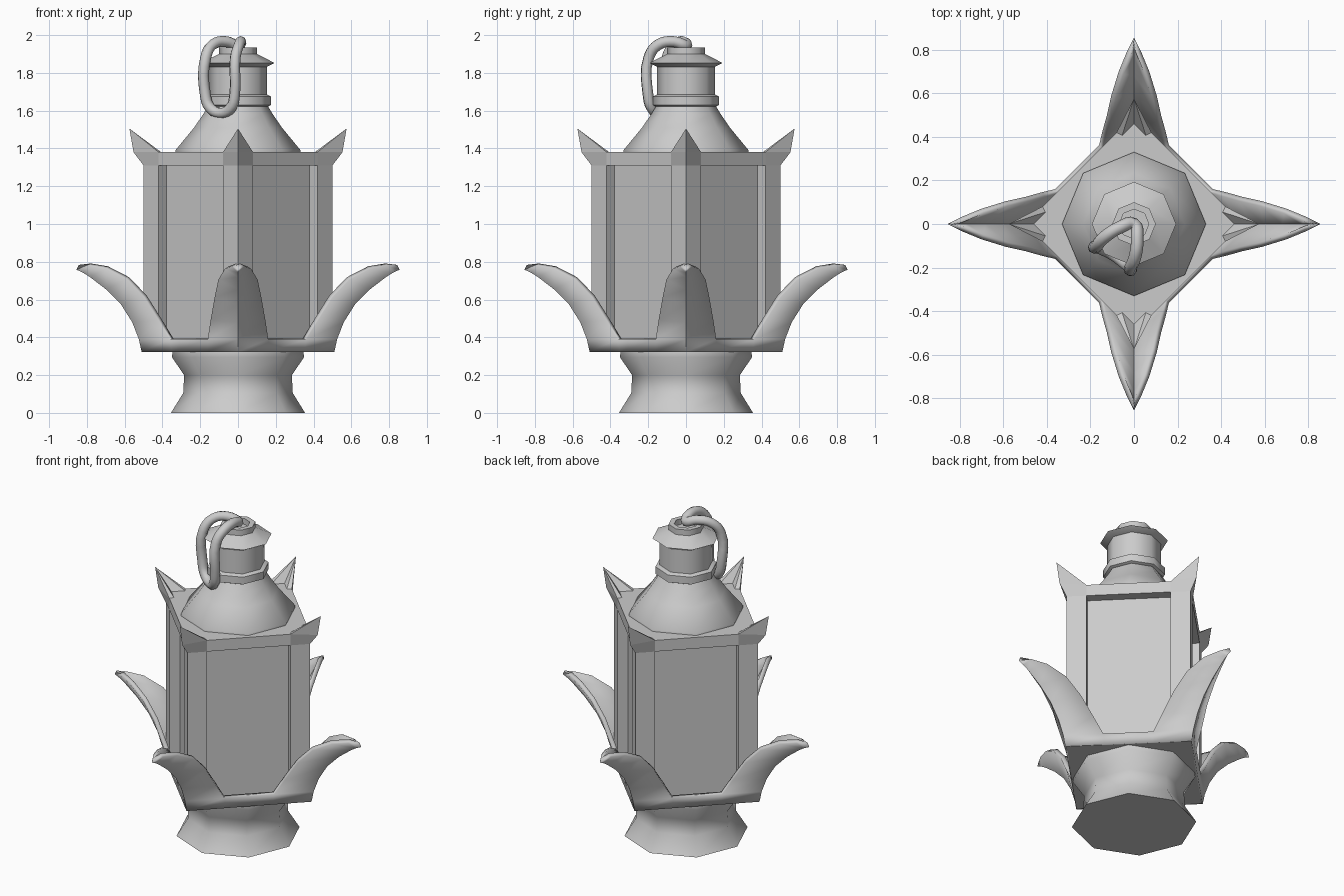
import bpy, bmesh, math
from mathutils import Vector, Matrix

if "Cube" in bpy.data.objects:
    bpy.data.objects.remove(bpy.data.objects["Cube"])


def rot(p, k):
    return Matrix.Rotation(k * math.pi / 2, 3, 'Z') @ Vector(p)


def make(name, faces, recalc=True, smooth=None):
    """Build one object from a list of polygons given as point lists."""
    bm = bmesh.new()
    for f in faces:
        bm.faces.new([bm.verts.new(p) for p in f])
    bmesh.ops.remove_doubles(bm, verts=bm.verts, dist=0.0005)
    if recalc:
        bmesh.ops.recalc_face_normals(bm, faces=bm.faces)
    me = bpy.data.meshes.new(name)
    bm.to_mesh(me)
    bm.free()
    ob = bpy.data.objects.new(name, me)
    bpy.context.collection.objects.link(ob)
    if smooth:
        bpy.ops.object.select_all(action='DESELECT')
        ob.select_set(True)
        bpy.context.view_layer.objects.active = ob
        bpy.ops.object.shade_smooth_by_angle(angle=math.radians(smooth))
    return ob


def lathe(name, profile, n=8):
    """Eight-sided turned part, closed at both ends."""
    rings = [[(r * math.cos(i * math.tau / n), r * math.sin(i * math.tau / n), z)
              for i in range(n)] for r, z in profile]
    faces = [rings[0][::-1], rings[-1]]
    for a, b in zip(rings, rings[1:]):
        for i in range(n):
            j = (i + 1) % n
            faces.append([a[i], a[j], b[j], b[i]])
    return make(name, faces, smooth=48)


# Turned foot, roof and chimney
lathe("foot", [(.355, 0), (.29, .105), (.285, .2), (.35, .295), (.345, .33)])
lathe("roof", [(.33, 1.37), (.33, 1.392), (.233, 1.51), (.185, 1.58), (.155, 1.63)])
lathe("neck_ring", [(.155, 1.62), (.176, 1.63), (.176, 1.675), (.155, 1.685)])
lathe("neck", [(.153, 1.62), (.153, 1.85)])
lathe("cap", [(.15, 1.83), (.193, 1.853), (.1, 1.9), (.1, 1.935), (.068, 1.935), (.068, 1.9)])

# Four-sided body with recessed panels
R, Z0, Z1 = .5, .325, 1.38
faces = []
for k in range(4):
    def pt(u, z, d=0):
        s = d / math.sqrt(2)
        return rot((R - u - s, u - s, z), k)

    def rect(u0, u1, z0, z1, d=0):
        return [pt(u0, z0, d), pt(u1, z0, d), pt(u1, z1, d), pt(u0, z1, d)]
    loops = [rect(0, .5, Z0, Z1), rect(.08, .42, .37, 1.31), rect(.08, .42, .37, 1.31, .06)]
    for a, b in zip(loops, loops[1:]):
        for i in range(4):
            j = (i + 1) % 4
            faces.append([a[i], a[j], b[j], b[i]])
    faces.append(loops[-1])
for z in (Z0, Z1):
    faces.append([rot((R, 0, z), k) for k in range(4)])
make("body", faces)

# Upturned horns on the four top corners
faces = []
T, M, B, I = (.575, 0, 1.505), (.553, 0, 1.38), (.5, 0, 1.31), (.46, 0, 1.379)
for k in range(4):
    for s in (1, -1):
        S, P, L = (.42, .08 * s, 1.38), (.405, .055 * s, 1.379), (.42, .08 * s, 1.31)
        for f in ([T, S, P], [T, P, I], [T, M, S], [M, B, L, S], [S, L, B, I, P]):
            faces.append([rot(p, k) for p in f])
make("corner_horns", [f for f in faces if len(f) < 5])

# Base collar whose corners flare into petals: ridge r, ridge z, edge r, edge half width, edge z
rows = [(.51, .323, .35, .16, .323), (.525, .39, .362, .16, .39), (.56, .48, .425, .145, .49),
        (.62, .575, .50, .124, .61), (.70, .655, .59, .104, .705),
        (.785, .72, .70, .07, .762), (.82, .742, .79, .033, .777)]
tip = (.855, .758)
faces = []
for k in range(4):
    ridge = [rot((r, 0, z), k) for r, z, *_ in rows]
    left = [rot((e, -w, z), k) for _, _, e, w, z in rows]
    right = [rot((e, w, z), k) for _, _, e, w, z in rows]
    nxt = [rot((e, -w, z), k + 1) for _, _, e, w, z in rows]
    end = rot((tip[0], 0, tip[1]), k)
    for i in range(len(rows) - 1):
        faces.append([left[i], ridge[i], ridge[i + 1], left[i + 1]])
        faces.append([ridge[i], right[i], right[i + 1], ridge[i + 1]])
    faces.append([left[-1], ridge[-1], end])
    faces.append([ridge[-1], right[-1], end])
    faces.append([right[0], nxt[0], nxt[1], right[1]])
collar = make("petal_collar", faces, recalc=False, smooth=35)
sol = collar.modifiers.new("thickness", 'SOLIDIFY')
sol.thickness, sol.offset = .028, -1
make("collar_floor", [[rot((.51, 0, .324), k) for k in (3, 2, 1, 0)]], recalc=False)

# Hanging chain link draped over the cap: distance out, sideways, height
half = [(.045, .045, 1.965), (.12, .082, 1.95), (.175, .092, 1.88),
        (.18, .092, 1.69), (.175, .065, 1.615)]
path = [(0, 0, 1.945)] + half + [(.17, 0, 1.587)] + [(d, -l, z) for d, l, z in half[::-1]]
cu = bpy.data.curves.new("chain_link", 'CURVE')
cu.dimensions = '3D'
cu.bevel_depth, cu.bevel_resolution, cu.resolution_u = .029, 2, 4
sp = cu.splines.new('BEZIER')
sp.bezier_points.add(len(path) - 1)
for b, (d, l, z) in zip(sp.bezier_points, path):
    b.co = (-.53 * d + .85 * l, -.85 * d - .53 * l, z)
    b.handle_left_type = b.handle_right_type = 'AUTO'
sp.use_cyclic_u = True
link = bpy.data.objects.new("chain_link", cu)
bpy.context.collection.objects.link(link)
